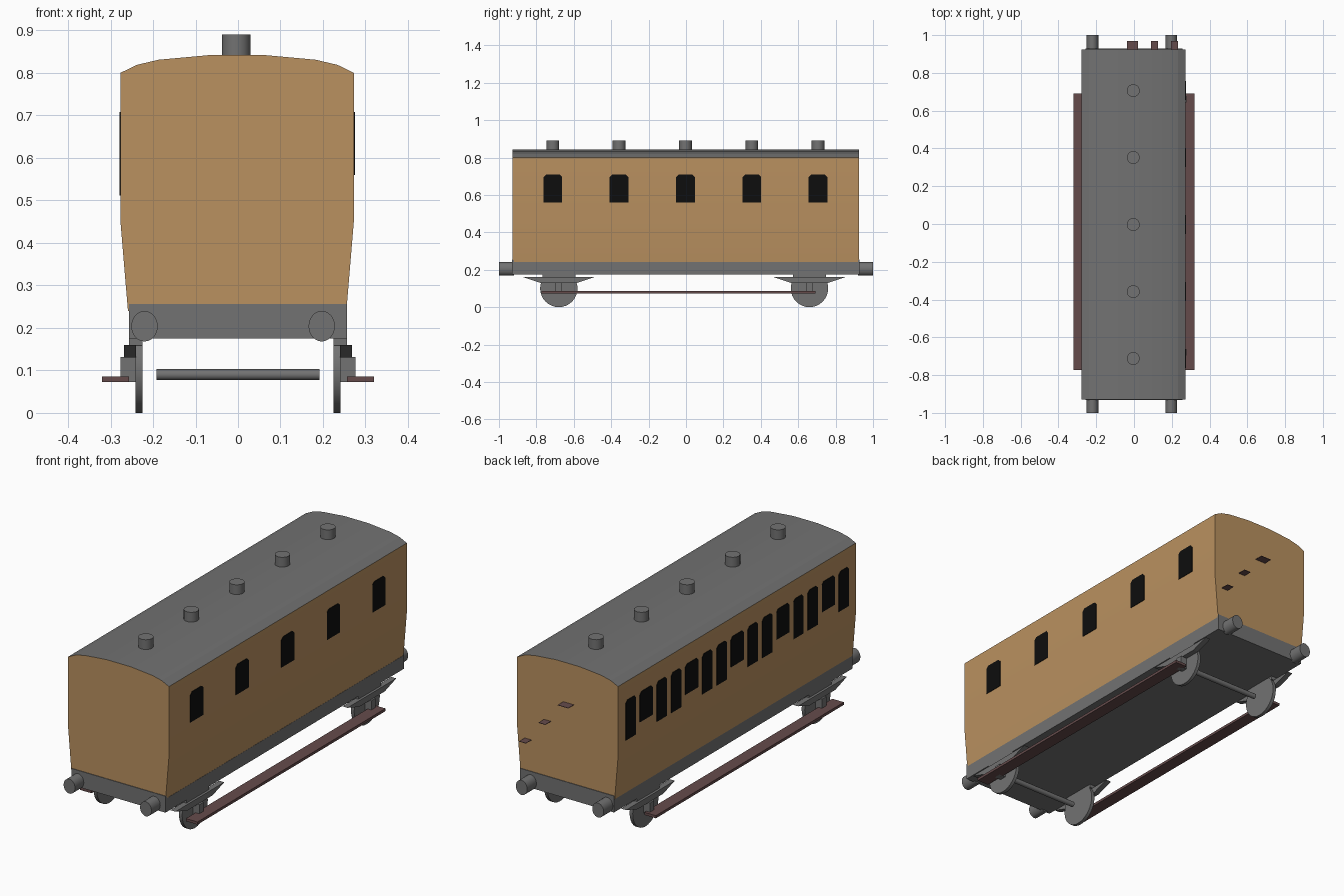
import bpy, bmesh, math
from mathutils import Vector

if "Cube" in bpy.data.objects:
    bpy.data.objects.remove(bpy.data.objects["Cube"])


def material(name, r, g, b):
    m = bpy.data.materials.new(name)
    m.diffuse_color = tuple(((c / 255 + 0.055) / 1.055) ** 2.4 for c in (r, g, b)) + (1,)
    m.use_nodes = True
    m.node_tree.nodes["Principled BSDF"].inputs["Base Color"].default_value = m.diffuse_color
    return m


TAN = material("tan_wood", 186, 145, 96)
GREY = material("mid_grey", 114, 114, 114)
BROWN = material("red_brown", 101, 75, 75)
BLACK = material("window_black", 13, 13, 13)


def prism(name, pts, lo, hi, mat, axis='Y'):
    """Extrude an outline: (x, z) points along Y, or (y, z) points along X."""
    bm = bmesh.new()
    place = (lambda p, t: (p[0], t, p[1])) if axis == 'Y' else (lambda p, t: (t, p[0], p[1]))
    a = [bm.verts.new(place(p, lo)) for p in pts]
    b = [bm.verts.new(place(p, hi)) for p in pts]
    bm.faces.new(a)
    bm.faces.new(b[::-1])
    n = len(pts)
    for i in range(n):
        bm.faces.new((a[i], b[i], b[(i + 1) % n], a[(i + 1) % n]))
    bmesh.ops.recalc_face_normals(bm, faces=bm.faces)
    me = bpy.data.meshes.new(name)
    bm.to_mesh(me)
    bm.free()
    ob = bpy.data.objects.new(name, me)
    bpy.context.collection.objects.link(ob)
    me.materials.append(mat)
    return ob


def box(name, x0, x1, y0, y1, z0, z1, mat):
    return prism(name, [(x0, z0), (x1, z0), (x1, z1), (x0, z1)], y0, y1, mat)


def cylinder(name, loc, radius, depth, axis, mat, sides=24, stretch=1.0):
    bpy.ops.mesh.primitive_cylinder_add(vertices=sides, radius=radius, depth=depth)
    ob = bpy.context.object
    ob.name = name
    rot = {'X': (0, math.pi / 2, 0), 'Y': (math.pi / 2, 0, 0), 'Z': (0, 0, 0)}[axis]
    ob.rotation_euler = rot
    ob.scale = (1, stretch, 1)
    ob.location = Vector(loc)
    ob.data.materials.append(mat)
    bpy.ops.object.shade_smooth_by_angle(angle=math.radians(30))
    return ob


# Coach body with arched roof; upward faces take the roof colour
right = [(0.257, 0.24), (0.275, 0.455), (0.275, 0.80), (0.236, 0.819),
         (0.185, 0.831), (0.065, 0.842)]
outline = right + [(-x, z) for x, z in reversed(right)]
body = prism("coach_body", [(x - 0.002, z) for x, z in outline], -0.928, 0.925, TAN)
body.data.materials.append(GREY)
for f in body.data.polygons:
    if f.normal.z > 0.5:
        f.material_index = 1
bpy.context.view_layer.objects.active = body
body.select_set(True)
bpy.ops.object.shade_smooth_by_angle(angle=math.radians(9))
body.select_set(False)

# Underframe and end beams
box("underframe", -0.257, 0.256, -0.928, 0.925, 0.175, 0.242, GREY)
box("front_beam", -0.257, 0.256, -0.931, -0.92, 0.175, 0.256, GREY)
box("back_beam", -0.257, 0.256, 0.92, 0.928, 0.175, 0.256, GREY)

# Buffers
for x in (-0.22, 0.197):
    for s, end in ((-1, "front"), (1, "back")):
        cylinder(end + "_buffer", (x, s * 0.96, 0.204), 0.031, 0.08, 'Y', GREY, 24, 1)\
            .scale = (1, 36 / 31, 1)


# Windows: thin plates with clipped upper corners
def window(name, y, width, z0, z1, side):
    h, c = width / 2, 0.013
    pts = [(y - h, z0), (y + h, z0), (y + h, z1 - c), (y + h - c, z1),
           (y - h + c, z1), (y - h, z1 - c)]
    face = 0.273 if side > 0 else -0.277
    prism(name, pts, face - side * 0.002, face + side * 0.002, BLACK, 'X')


BAYS = [-0.712, -0.358, -0.003, 0.352, 0.706]
for y in BAYS:
    window("right_window", y, 0.10, 0.56, 0.708, 1)
    window("left_door_window", y, 0.10, 0.56, 0.708, -1)
    for d in (-0.121, 0.121):
        window("left_tall_window", y + d, 0.078, 0.512, 0.708, -1)
    # Roof ventilator above each bay
    cylinder("roof_vent", (-0.004, y, 0.861), 0.034, 0.058, 'Z', GREY, 20)

# Climbing steps on the back end
for x0, x1, z in ((-0.036, 0.022, 0.645), (0.09, 0.127, 0.53), (0.196, 0.232, 0.41)):
    box("end_step", x0, x1, 0.92, 0.968, z - 0.001, z + 0.001, BROWN)

# Running gear
for y in (-0.68, 0.66):
    cylinder("axle", (0, y, 0.09), 0.013, 0.384, 'X', GREY, 12)
    for s in (-1, 1):
        cylinder("wheel", (s * 0.233, y, 0.1), 0.1, 0.017, 'X', GREY, 32)
        xs = sorted((s * 0.24, s * 0.268))
        prism("leaf_spring", [(y - 0.19, 0.16), (y - 0.10, 0.13), (y + 0.10, 0.13),
                              (y + 0.19, 0.16)], xs[0], xs[1], GREY, 'X')
        xs = sorted((s * 0.225, s * 0.256))
        box("spring_mount", *xs, y - 0.088, y + 0.088, 0.158, 0.178, GREY)
        xs = sorted((s * 0.235, s * 0.277))
        box("axle_box", *xs, y - 0.017, y + 0.017, 0.073, 0.131, GREY)

# Running boards
for s, side in ((-1, "left"), (1, "right")):
    xs = sorted((s * 0.257, s * 0.32))
    box(side + "_running_board", *xs, -0.773, 0.692, 0.073, 0.086, BROWN)
